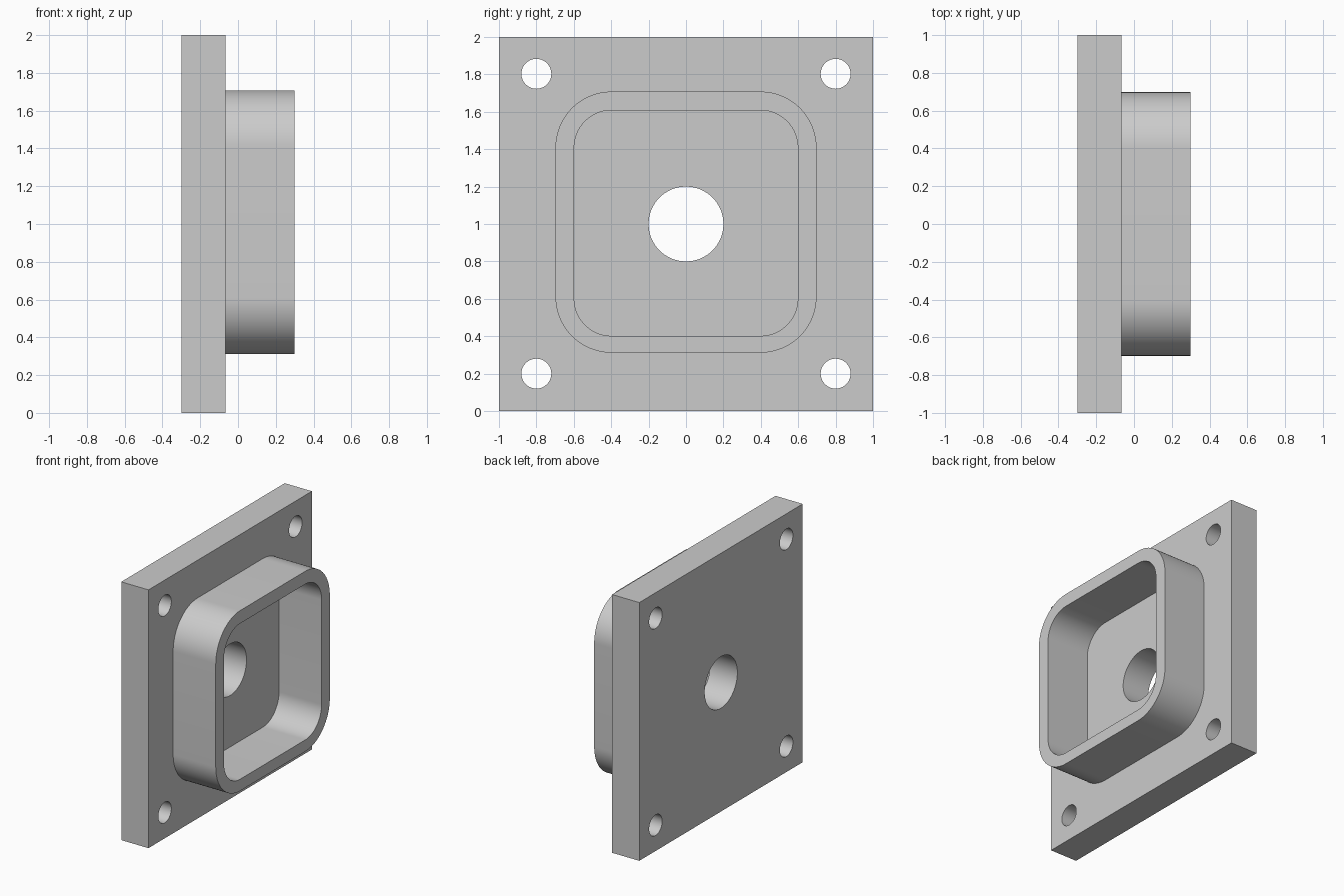
import bpy, bmesh
from math import pi, sin, cos, radians
from mathutils import Matrix

if "Cube" in bpy.data.objects:
    bpy.data.objects.remove(bpy.data.objects["Cube"])

def circle(cy, cz, r, n=64):
    return [(cy + r * cos(2 * pi * i / n), cz + r * sin(2 * pi * i / n)) for i in range(n)]

def rounded(y, z0, z1, r, n=24):
    pts = []
    centres = [(y - r, z1 - r), (r - y, z1 - r), (r - y, z0 + r), (y - r, z0 + r)]
    for k, (cy, cz) in enumerate(centres):
        for i in range(n + 1):
            a = pi / 2 * (k + i / n)
            pts.append((cy + r * cos(a), cz + r * sin(a)))
    return pts

def slab(name, loops, x0, x1):
    """Fill y-z outlines (outer first, then holes) and extrude along x."""
    curve = bpy.data.curves.new(name, 'CURVE')
    curve.dimensions = '2D'
    curve.fill_mode = 'BOTH'
    curve.extrude = (x1 - x0) / 2
    for pts in loops:
        s = curve.splines.new('POLY')
        s.points.add(len(pts) - 1)
        for p, (y, z) in zip(s.points, pts):
            p.co = (y, z, 0, 1)
        s.use_cyclic_u = True
    ob = bpy.data.objects.new(name, curve)
    bpy.context.collection.objects.link(ob)
    bpy.ops.object.select_all(action='DESELECT')
    ob.select_set(True)
    bpy.context.view_layer.objects.active = ob
    bpy.ops.object.convert(target='MESH')
    ob = bpy.context.view_layer.objects.active
    bm = bmesh.new()
    bm.from_mesh(ob.data)
    # local x, y, z become world y, z, x
    m = Matrix(((0, 0, 1, (x0 + x1) / 2), (1, 0, 0, 0), (0, 1, 0, 0), (0, 0, 0, 1)))
    bmesh.ops.transform(bm, matrix=m, verts=bm.verts)
    bmesh.ops.remove_doubles(bm, verts=bm.verts, dist=1e-5)
    bmesh.ops.recalc_face_normals(bm, faces=bm.faces)
    bm.to_mesh(ob.data)
    bm.free()
    bpy.ops.object.shade_smooth_by_angle(angle=radians(30))
    return ob

FACE = -0.067

# square mounting plate with centre bore and four bolt holes
holes = [circle(0, 1.0, 0.2)]
holes += [circle(y, z, 0.08, 40) for y in (-0.8, 0.8) for z in (0.2, 1.803)]
slab("mounting_plate", [[(-1, 0), (1, 0), (1, 2), (-1, 2)]] + holes, -0.3, FACE)

# hollow rounded-square collar
slab("collar", [rounded(0.698, 0.312, 1.708, 0.3), rounded(0.598, 0.402, 1.608, 0.2)], FACE, 0.298)
